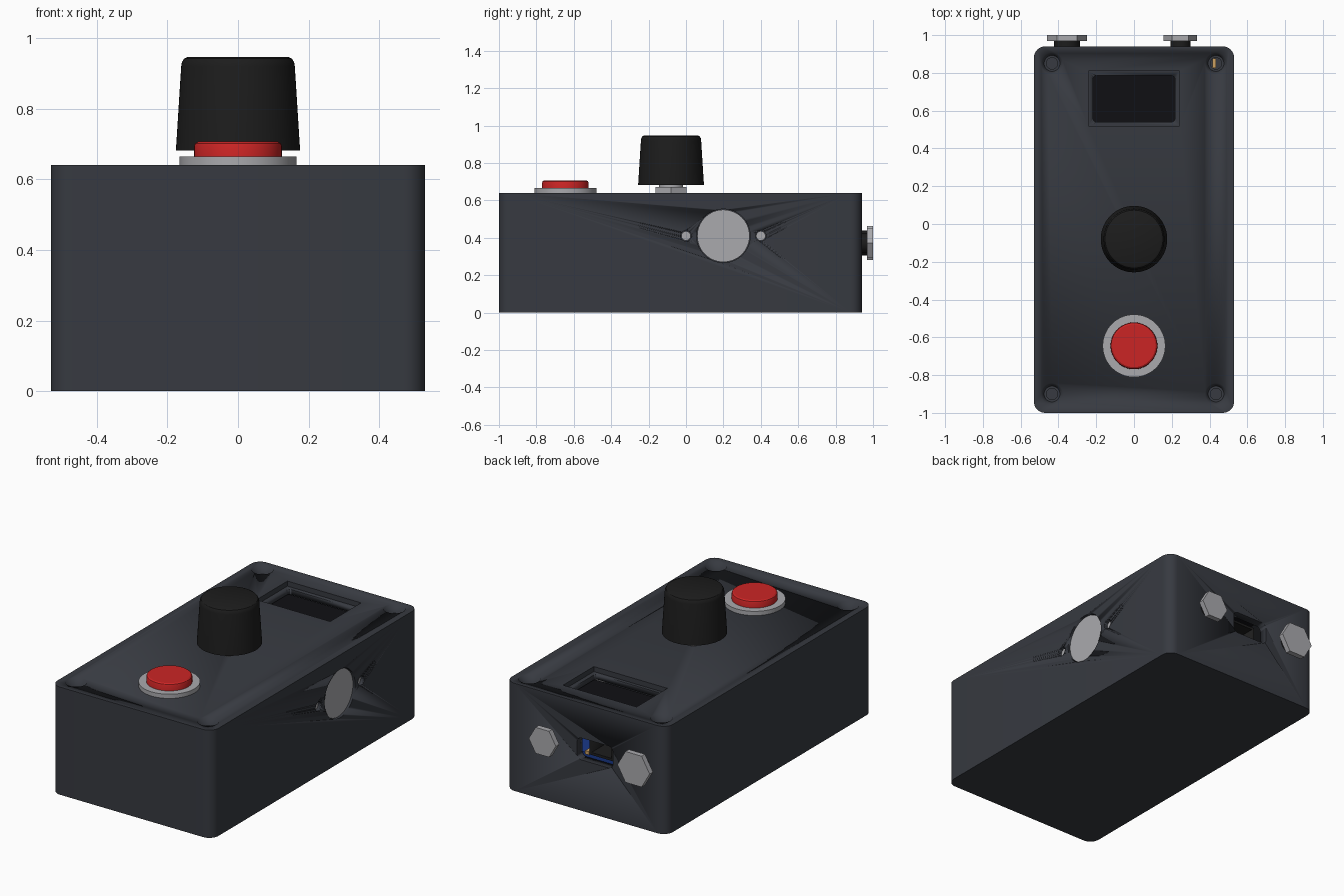
import bpy, bmesh
from math import pi, cos, sin

if "Cube" in bpy.data.objects:
    bpy.data.objects.remove(bpy.data.objects["Cube"])

UP, RIGHT, BACK = (0, 0, 0), (0, pi / 2, 0), (-pi / 2, 0, 0)


def material(name, r, g, b):
    m = bpy.data.materials.new(name)
    m.diffuse_color = (r, g, b, 1)
    m.use_nodes = True
    m.node_tree.nodes["Principled BSDF"].inputs["Base Color"].default_value = m.diffuse_color
    return m


CASE = material("charcoal", 0.038, 0.042, 0.052)
BLACK = material("black", 0.012, 0.012, 0.012)
GLASS = material("glass", 0.005, 0.005, 0.007)
RED = material("red", 0.6, 0.018, 0.018)
METAL = material("metal", 0.40, 0.40, 0.42)
BRASS = material("brass", 0.6, 0.35, 0.12)
BLUE = material("blue", 0.01, 0.04, 0.25)


def finish(name, bm, mat, loc=(0, 0, 0), rot=UP, smooth=True):
    bmesh.ops.remove_doubles(bm, verts=bm.verts, dist=1e-5)
    bmesh.ops.recalc_face_normals(bm, faces=bm.faces)
    me = bpy.data.meshes.new(name)
    bm.to_mesh(me)
    bm.free()
    ob = bpy.data.objects.new(name, me)
    bpy.context.collection.objects.link(ob)
    ob.location, ob.rotation_euler = loc, rot
    if mat:
        me.materials.append(mat)
    if smooth:
        shade(ob)
    return ob


def shade(ob):
    bpy.ops.object.select_all(action='DESELECT')
    ob.select_set(True)
    bpy.context.view_layer.objects.active = ob
    bpy.ops.object.shade_smooth_by_angle(angle=pi / 6)


def lathe(name, profile, mat, loc, rot=UP, n=64):
    """Turn (radius, height) points about local z; closed at both ends."""
    bm = bmesh.new()
    pts = [(0, profile[0][1])] + profile + [(0, profile[-1][1])]
    vs = [bm.verts.new((r, 0, z)) for r, z in pts]
    es = [bm.edges.new(p) for p in zip(vs, vs[1:])]
    bmesh.ops.spin(bm, geom=vs + es, cent=(0, 0, 0), axis=(0, 0, 1),
                   angle=2 * pi, steps=n, use_duplicate=False)
    return finish(name, bm, mat, loc, rot, n > 8)


def slab(name, x, y, z, mat, radius=0.0, rot=UP, loc=(0, 0, 0)):
    """Rounded rectangle spanning x and y, extruded over z."""
    bm = bmesh.new()
    corners = [(x[1], y[1], 1, 1), (x[0], y[1], -1, 1),
               (x[0], y[0], -1, -1), (x[1], y[0], 1, -1)]
    vs = []
    for i, (cx, cy, sx, sy) in enumerate(corners):
        for k in range(9 if radius else 1):
            a = pi / 2 * (i + k / 8)
            vs.append(bm.verts.new((cx + radius * (cos(a) - sx),
                                    cy + radius * (sin(a) - sy), z[0])))
    f = bm.faces.new(vs)
    top = bmesh.ops.extrude_face_region(bm, geom=[f])["geom"]
    bmesh.ops.translate(bm, vec=(0, 0, z[1] - z[0]),
                        verts=[v for v in top if isinstance(v, bmesh.types.BMVert)])
    if f.is_valid and not any(len(e.link_faces) == 2 for e in f.edges):
        bm.faces.remove(f)
    return finish(name, bm, mat, loc, rot)


def cut(ob, cutter):
    m = ob.modifiers.new("cut", 'BOOLEAN')
    m.operation, m.solver, m.object = 'DIFFERENCE', 'EXACT', cutter
    bpy.context.view_layer.objects.active = ob
    bpy.ops.object.modifier_apply(modifier=m.name)
    bpy.data.objects.remove(cutter)


# Hollow case; solid corners remain as screw posts
case = slab("case", (-0.53, 0.53), (-1, 0.94), (0, 0.64), CASE, 0.06)
cut(case, slab("c", (-0.48, 0.48), (-0.8, 0.74), (0.05, 0.58), None))
cut(case, slab("c", (-0.33, 0.33), (-0.95, 0.89), (0.05, 0.58), None))

# Screen opening with stepped frame
cut(case, slab("c", (-0.242, 0.242), (0.52, 0.81), (0.61, 0.7), None))
cut(case, slab("c", (-0.217, 0.217), (0.54, 0.785), (0.5, 0.7), None, 0.02))
slab("screen", (-0.23, 0.23), (0.53, 0.8), (0.52, 0.57), GLASS)

# Countersunk corner screw holes
for x in (-0.434, 0.434):
    for y in (-0.9, 0.85):
        cut(case, lathe("c", [(0.03, -0.2), (0.03, -0.045), (0.042, -0.045),
                              (0.058, 0), (0.058, 0.05)], None, (x, y, 0.64), n=32))
slab("brass_insert", (0.415, 0.435), (0.825, 0.875), (0.43, 0.47), BRASS)

# Side socket with its two fixing screws
for y, r, depth in ((0.2, 0.143, 0.012), (0, 0.028, 0.02), (0.4, 0.028, 0.02)):
    cut(case, lathe("c", [(r, -0.1), (r, 0.1)], None, (0.53, y, 0.41), RIGHT))
    lathe("side_socket" if r > 0.1 else "socket_screw",
          [(r - 0.003, -0.06), (r - 0.003, -depth)], METAL, (0.53, y, 0.41), RIGHT)

# Rear data port
cut(case, slab("c", (-0.178, 0.058), (-0.065, 0.065), (-0.1, 0.1), None, 0.03,
               BACK, (0, 0.94, 0.367)))
slab("port_board", (-0.3, 0.18), (0.55, 0.87), (0.28, 0.315), BLUE)
port = slab("port_shell", (-0.14, 0.02), (0.68, 0.88), (0.315, 0.42), BLACK)
cut(port, slab("c", (-0.125, 0.005), (0.76, 0.95), (0.33, 0.405), None))
for x in (-0.165, 0.035):
    slab("port_contact", (x - 0.012, x + 0.012), (0.84, 0.88), (0.31, 0.33), BRASS)

# Rear connectors: dark neck and hexagonal nut
for x, r, neck in ((-0.355, 0.106, 0.068), (0.245, 0.089, 0.053)):
    lathe("connector_neck", [(neck, -0.06), (neck, 0.03)], BLACK, (x, 0.94, 0.372), BACK, 32)
    lathe("connector_nut", [(r, 0.028), (r, 0.06)], METAL, (x, 0.94, 0.372), BACK, 6)

# Rotary knob with shaft and nut
K = (0, -0.08, 0)
lathe("knob_nut", [(0.097, 0.63), (0.097, 0.67)], METAL, K, n=6)
lathe("knob_shaft", [(0.065, 0.64), (0.065, 0.7)], METAL, K, n=32)
lathe("knob", [(0.176, 0.682), (0.161, 0.92), (0.159, 0.932), (0.153, 0.942),
               (0.143, 0.947)], BLACK, K)

# Push button
B = (0, -0.645, 0)
lathe("button_bezel", [(0.166, 0.63), (0.166, 0.665)], METAL, B)
lathe("button_cap", [(0.124, 0.65), (0.124, 0.695), (0.121, 0.702), (0.113, 0.707)], RED, B)
